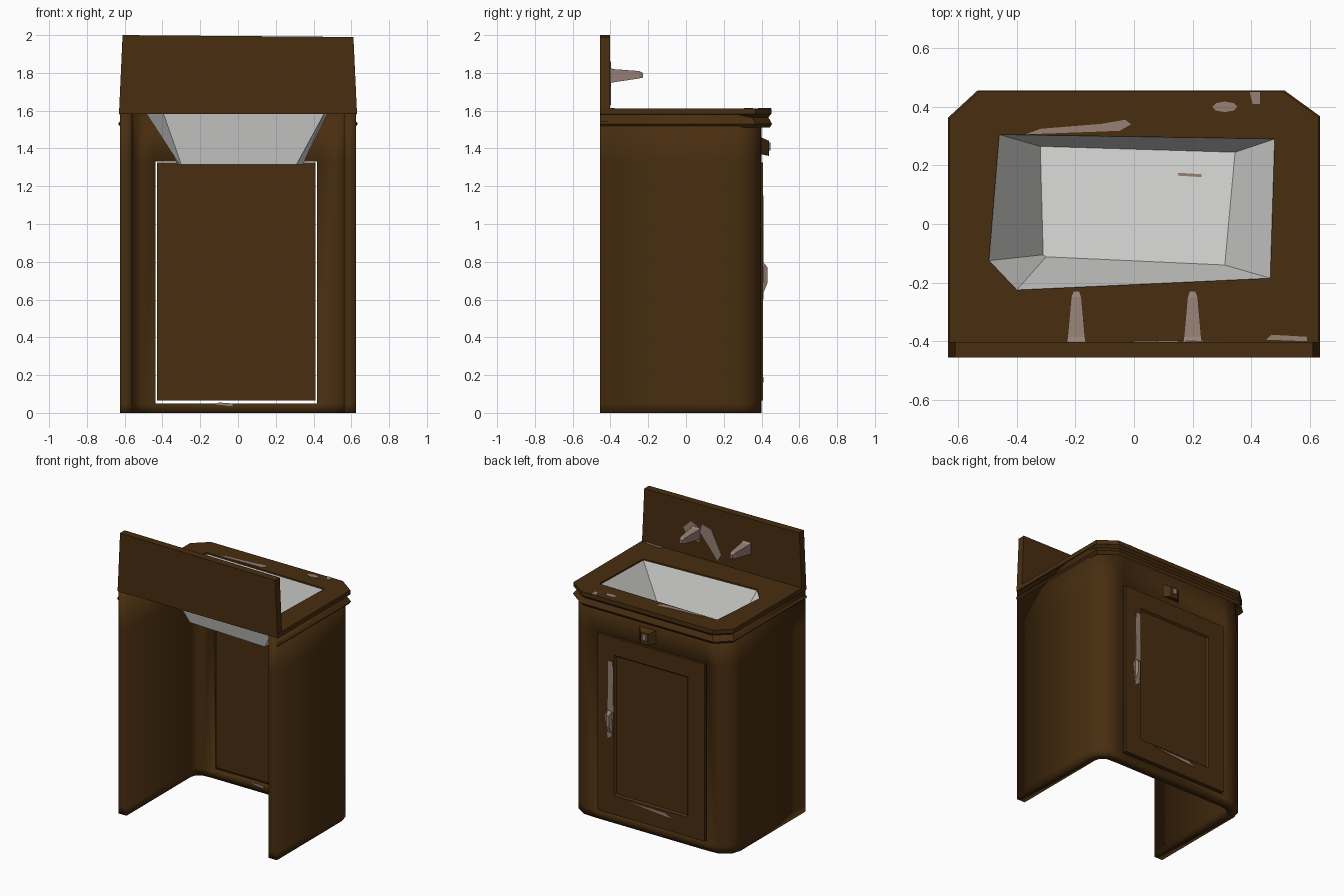
import bpy, bmesh, math

if "Cube" in bpy.data.objects:
    bpy.data.objects.remove(bpy.data.objects["Cube"])


def material(name, col):
    m = bpy.data.materials.new(name)
    m.diffuse_color = (*col, 1)
    m.use_nodes = True
    m.node_tree.nodes["Principled BSDF"].inputs["Base Color"].default_value = m.diffuse_color
    return m


WOOD = material("dark_wood", (0.065, 0.027, 0.005))
ENAMEL = material("white_enamel", (0.72, 0.72, 0.71))
METAL = material("dull_metal", (0.31, 0.22, 0.18))


def finish(name, bm, mat, thickness=0, smooth=None):
    me = bpy.data.meshes.new(name)
    bm.to_mesh(me)
    bm.free()
    ob = bpy.data.objects.new(name, me)
    bpy.context.collection.objects.link(ob)
    me.materials.append(mat)
    if thickness:
        s = ob.modifiers.new("thickness", 'SOLIDIFY')
        s.thickness, s.offset, s.use_even_offset = thickness, -1, True
    if smooth:
        bpy.ops.object.select_all(action='DESELECT')
        bpy.context.view_layer.objects.active = ob
        ob.select_set(True)
        bpy.ops.object.shade_smooth_by_angle(angle=math.radians(smooth))
    return ob


def loft(name, loops, mat, caps=(True, True)):
    """Join equal closed loops of 3D points, optionally capping the ends."""
    bm = bmesh.new()
    rows = [[bm.verts.new(p) for p in lp] for lp in loops]
    n = len(rows[0])
    for a, b in zip(rows, rows[1:]):
        for i in range(n):
            j = (i + 1) % n
            bm.faces.new((a[i], a[j], b[j], b[i]))
    if caps[0]:
        bm.faces.new(rows[0][::-1])
    if caps[1]:
        bm.faces.new(rows[-1])
    if all(caps):
        bmesh.ops.recalc_face_normals(bm, faces=bm.faces)
    return finish(name, bm, mat)


def rect_y(x0, x1, z0, z1, y):
    return [(x0, y, z0), (x1, y, z0), (x1, y, z1), (x0, y, z1)]


def at_z(pts, z):
    return [(x, y, z) for x, y in pts]


def patch_top(name, pts, z):
    loft(name, [at_z(pts, z - 0.002), at_z(pts, z + 0.003)], METAL)


def patch_wall(name, pts, y):
    loft(name, [[(x, y - 0.003, z) for x, z in pts], [(x, y + 0.003, z) for x, z in pts]], METAL)


# cabinet shell: U-shaped wall with a door opening, open at -y and below
plan = [(-.625, -.455), (-.625, .28), (-.605, .345), (-.53, .395), (-.44, .40),
        (.42, .40), (.53, .395), (.605, .345), (.625, .28), (.625, -.455)]
levels = [0, .05, 1.33, 1.585]
bm = bmesh.new()
rows = [[bm.verts.new(p) for p in at_z(plan, z)] for z in levels]
for k in range(3):
    for i in range(len(plan) - 1):
        if not (k == 1 and i == 4):
            bm.faces.new((rows[k][i], rows[k + 1][i], rows[k + 1][i + 1], rows[k][i + 1]))
finish("cabinet_walls", bm, WOOD, .065, 40)

# door with a shallow recessed panel on its outer side
loft("door", [rect_y(-.43, .41, .065, 1.325, .365), rect_y(-.43, .41, .065, 1.325, .408),
              rect_y(-.30, .28, .20, 1.20, .408), rect_y(-.29, .27, .21, 1.19, .396)], WOOD)

# countertop with basin hole
outer = [(-.63, -.455), (.63, -.455), (.63, .365), (.51, .452), (-.53, .452), (-.63, .36)]
rim = [(-.46, .305), (.48, .29), (.465, -.185), (-.40, -.225), (-.495, -.125)]
bm = bmesh.new()
edges = []
for pts in (outer, rim):
    vs = [bm.verts.new(p) for p in at_z(pts, 1.612)]
    edges += [bm.edges.new((vs[i], vs[(i + 1) % len(vs)])) for i in range(len(vs))]
bmesh.ops.triangle_fill(bm, edges=edges, use_beauty=True)
for f in bm.faces:
    f.normal_update()
    if f.normal.z < 0:
        f.normal_flip()
finish("countertop", bm, WOOD, .03)

# moulding under the countertop edge
edge = [outer[i] for i in (0, 5, 4, 3, 2, 1)]
bm = bmesh.new()
rows = []
for z, s in [(1.583, 1.0), (1.565, .965), (1.53, 1.008), (1.51, .98)]:
    rows.append([bm.verts.new((x * s, y * s if y > 0 else y, z)) for x, y in edge])
for a, b in zip(rows, rows[1:]):
    for i in range(5):
        bm.faces.new((a[i], a[i + 1], b[i + 1], b[i]))
finish("edge_moulding", bm, WOOD)

# basin
floor = [(-.32, .265), (.345, .245), (.31, -.14), (-.30, -.112), (-.31, -.105)]
loft("basin", [at_z(rim, 1.60)[::-1], at_z(floor, 1.315)[::-1]], ENAMEL, (False, True))

# splashback
loft("splashback", [rect_y(-.63, .63, 1.585, 1.985, -.455), rect_y(-.63, .63, 1.585, 1.985, -.403)], WOOD)
sb = bpy.data.objects["splashback"]
for v in sb.data.vertices:
    if v.co.z > 1.8:
        v.co.x *= .97
        v.co.z = 2.0 if v.co.x < 0 else 1.99

# taps
for side, x in (("left", -.197), ("right", .2)):
    loft(side + "_tap", [rect_y(x - .033, x + .033, 1.745, 1.83, -.405),
                         rect_y(x - .03, x + .03, 1.75, 1.82, -.385),
                         rect_y(x - .018, x + .018, 1.77, 1.81, -.25),
                         rect_y(x - .01, x + .01, 1.775, 1.80, -.228)], METAL)

# metal plates on the splashback
patch_wall("tap_plate", [(.30, 1.80), (.26, 1.73), (.17, 1.73), (.16, 1.82), (.24, 1.86)], -.402)
patch_wall("spout_plate", [(.15, 1.86), (.08, 1.84), (.0, 1.68), (.03, 1.63), (.10, 1.72), (.17, 1.80)], -.401)

# latch above the door
loft("latch_hood", [rect_y(-.05, .09, 1.37, 1.46, .395), rect_y(-.01, .05, 1.36, 1.44, .44)], WOOD)
loft("latch_tip", [rect_y(-.005, .045, 1.385, 1.435, .43), rect_y(.005, .035, 1.39, 1.43, .448)], METAL)

# door handle
patch_wall("handle_plate", [(.29, 1.15), (.325, 1.15), (.33, .8), (.35, .76), (.33, .6),
                            (.30, .62), (.285, .8)], .408)
loft("handle_grip", [rect_y(.295, .335, .63, .80, .408), rect_y(.305, .325, .69, .77, .432)], METAL)

# worn metallic patches
patch_top("worn_back", [(-.37, .306), (-.05, .318), (-.01, .34), (-.03, .356), (-.11, .342), (-.32, .325)], 1.612)
patch_top("worn_oval", [(.31 + .043 * math.cos(a * math.pi / 4), .40 + .018 * math.sin(a * math.pi / 4))
                        for a in range(8)], 1.612)
patch_top("worn_edge", [(.395, .45), (.405, .41), (.43, .41), (.43, .45)], 1.612)
patch_top("worn_front", [(.45, -.395), (.47, -.378), (.59, -.385), (.59, -.40)], 1.612)
patch_top("basin_mark", [(.15, .165), (.15, .175), (.23, .17), (.23, .16)], 1.316)
patch_wall("worn_base", [(-.12, .045), (-.10, .055), (-.03, .05), (-.03, .035)], .335)
patch_wall("worn_door", [(.17, .19), (-.12, .185), (-.18, .16), (-.1, .165)], .408)
